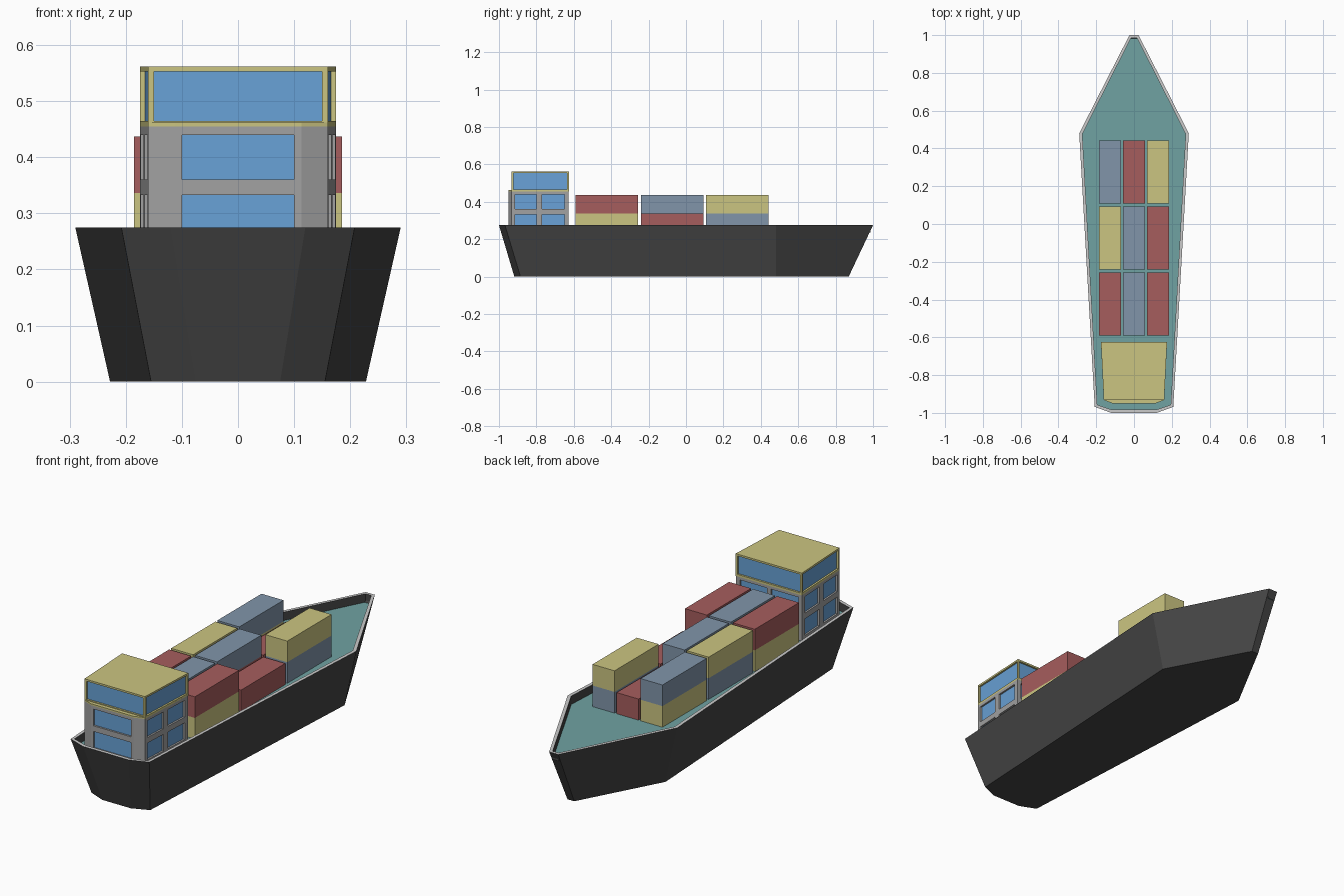
import bpy
import bmesh
from mathutils import Vector

cube = bpy.data.objects.get("Cube")
if cube:
    bpy.data.objects.remove(cube, do_unlink=True)


def material(name, rgb):
    m = bpy.data.materials.new(name)
    m.use_nodes = True
    m.diffuse_color = (*rgb, 1)
    m.node_tree.nodes["Principled BSDF"].inputs["Base Color"].default_value = (*rgb, 1)
    return m


HULL = material("hull charcoal", (0.06, 0.06, 0.06))
RIM = material("rim light grey", (0.6, 0.6, 0.6))
DECK = material("deck teal", (0.16, 0.36, 0.36))
GREY = material("cabin grey", (0.36, 0.36, 0.36))
YELLOW = material("pale yellow", (0.6, 0.56, 0.22))
GLASS = material("window blue", (0.14, 0.36, 0.68))
RED = material("container red", (0.38, 0.11, 0.11))
BLUE = material("container blue", (0.22, 0.3, 0.4))

DECK_Z, RIM_Z = 0.235, 0.275
BODY_TOP, ROOF_Z = 0.455, 0.562


def finish(name, bm, mats):
    mesh = bpy.data.meshes.new(name)
    bm.to_mesh(mesh)
    bm.free()
    for m in mats:
        mesh.materials.append(m)
    obj = bpy.data.objects.new(name, mesh)
    bpy.context.collection.objects.link(obj)
    return obj


def mirrored(half):
    """Closed counter-clockwise outline from its +x half, listed stern to bow."""
    return half + [(-x, y) for x, y in reversed(half)]


def loft(bm, lower, z0, upper, z1):
    """Capped solid between two outlines; returns the top face."""
    a = [bm.verts.new((x, y, z0)) for x, y in lower]
    b = [bm.verts.new((x, y, z1)) for x, y in upper]
    n = len(a)
    for i in range(n):
        j = (i + 1) % n
        bm.faces.new((a[i], a[j], b[j], b[i]))
    bm.faces.new(a[::-1])
    return bm.faces.new(b)


def push_in(bm, faces, depth):
    """Sink each face along its normal, leaving side walls; returns the sunk faces."""
    sunk = bmesh.ops.extrude_discrete_faces(bm, faces=faces)["faces"]
    for f in sunk:
        f.normal_update()
        bmesh.ops.translate(bm, verts=f.verts[:], vec=-f.normal * depth)
    return sunk


def wall(bm, p, q, us, zs):
    """Wall from p to q split at lengths us and heights zs; odd cells are sunk panes."""
    start = Vector((*p, 0))
    along = Vector((*q, 0)) - start
    length = along.length
    us = [0] + us + [length]
    grid = [[bm.verts.new(start + along * (u / length) + Vector((0, 0, z))) for u in us]
            for z in zs]
    panes = []
    for r in range(len(zs) - 1):
        for c in range(len(us) - 1):
            f = bm.faces.new((grid[r][c], grid[r][c + 1], grid[r + 1][c + 1], grid[r + 1][c]))
            f.normal_update()
            if r % 2 and c % 2:
                panes.append(f)
    for f in push_in(bm, panes, 0.009):
        f.material_index = 1


# Hull with a light rim and a sunken deck
keel = mirrored([(0.075, -0.918), (0.155, -0.885), (0.228, 0.48), (0.018, 0.87)])
gunwale = mirrored([(0.12, -1.0), (0.208, -0.968), (0.29, 0.48), (0.024, 1.0)])
bm = bmesh.new()
top = loft(bm, keel, 0, gunwale, RIM_Z)
bm.normal_update()
for f in bmesh.ops.inset_individual(bm, faces=[top], thickness=0.017)["faces"]:
    f.material_index = 1
top.material_index = 0
for f in push_in(bm, [top], RIM_Z - DECK_Z):
    f.material_index = 2
finish("hull", bm, [HULL, RIM, DECK])

# Cabin: two storeys of sunken windows with a chamfered stern wall
chamfer, corner, rear = (0.113, -0.95), (0.16, -0.932), (0.175, -0.628)


def flip(p):
    return (-p[0], p[1])


levels = [DECK_Z, 0.253, 0.333, 0.36, 0.44, BODY_TOP]
side_us = [0.018, 0.132, 0.163, 0.282]
bm = bmesh.new()
wall(bm, flip(chamfer), chamfer, [0.013, 0.213], levels)
wall(bm, chamfer, corner, [], levels)
wall(bm, corner, rear, side_us, levels)
wall(bm, rear, flip(rear), [0.02, 0.165, 0.185, 0.33], levels)
wall(bm, flip(rear), flip(corner), [0.304 - u for u in reversed(side_us)], levels)
wall(bm, flip(corner), flip(chamfer), [], levels)
finish("cabin", bm, [GREY, GLASS])

# Sill closing the cabin top
outline = mirrored([chamfer, corner, rear])
bm = bmesh.new()
loft(bm, outline, BODY_TOP, outline, BODY_TOP + 0.007)
finish("bridge_sill", bm, [YELLOW])

# Bridge: one large window per wall under a flat roof
plan = mirrored([(0.16, -0.932), (0.175, -0.625)])
bm = bmesh.new()
for i, p in enumerate(plan):
    q = plan[(i + 1) % len(plan)]
    span = (Vector(q) - Vector(p)).length
    wall(bm, p, q, [0.01, span - 0.01], [BODY_TOP, 0.465, 0.553, ROOF_Z])
bm.faces.new([bm.verts.new((x, y, ROOF_Z)) for x, y in plan])
finish("bridge", bm, [YELLOW, GLASS])

# Cargo: each stack lists its colours from the deck up
stacks = {
    ("stern", "right"): [YELLOW, RED],
    ("stern", "middle"): [YELLOW, BLUE],
    ("stern", "left"): [YELLOW, RED],
    ("centre", "right"): [BLUE, YELLOW],
    ("centre", "middle"): [RED, BLUE],
    ("centre", "left"): [RED],
    ("bow", "right"): [YELLOW, BLUE],
    ("bow", "middle"): [RED],
    ("bow", "left"): [BLUE, YELLOW],
}
row_y = {"stern": -0.423, "centre": -0.074, "bow": 0.275}
column_x = {"right": -0.127, "middle": 0, "left": 0.127}
SIZE = Vector((0.116, 0.334, 0.101))
for (row, column), colours in stacks.items():
    for level, colour in enumerate(colours):
        bm = bmesh.new()
        bmesh.ops.create_cube(bm, size=1)
        bmesh.ops.scale(bm, vec=SIZE, verts=bm.verts)
        obj = finish(f"container_{row}_{column}_{level + 1}", bm, [colour])
        obj.location = (column_x[column], row_y[row], DECK_Z + SIZE.z * (level + 0.5))
